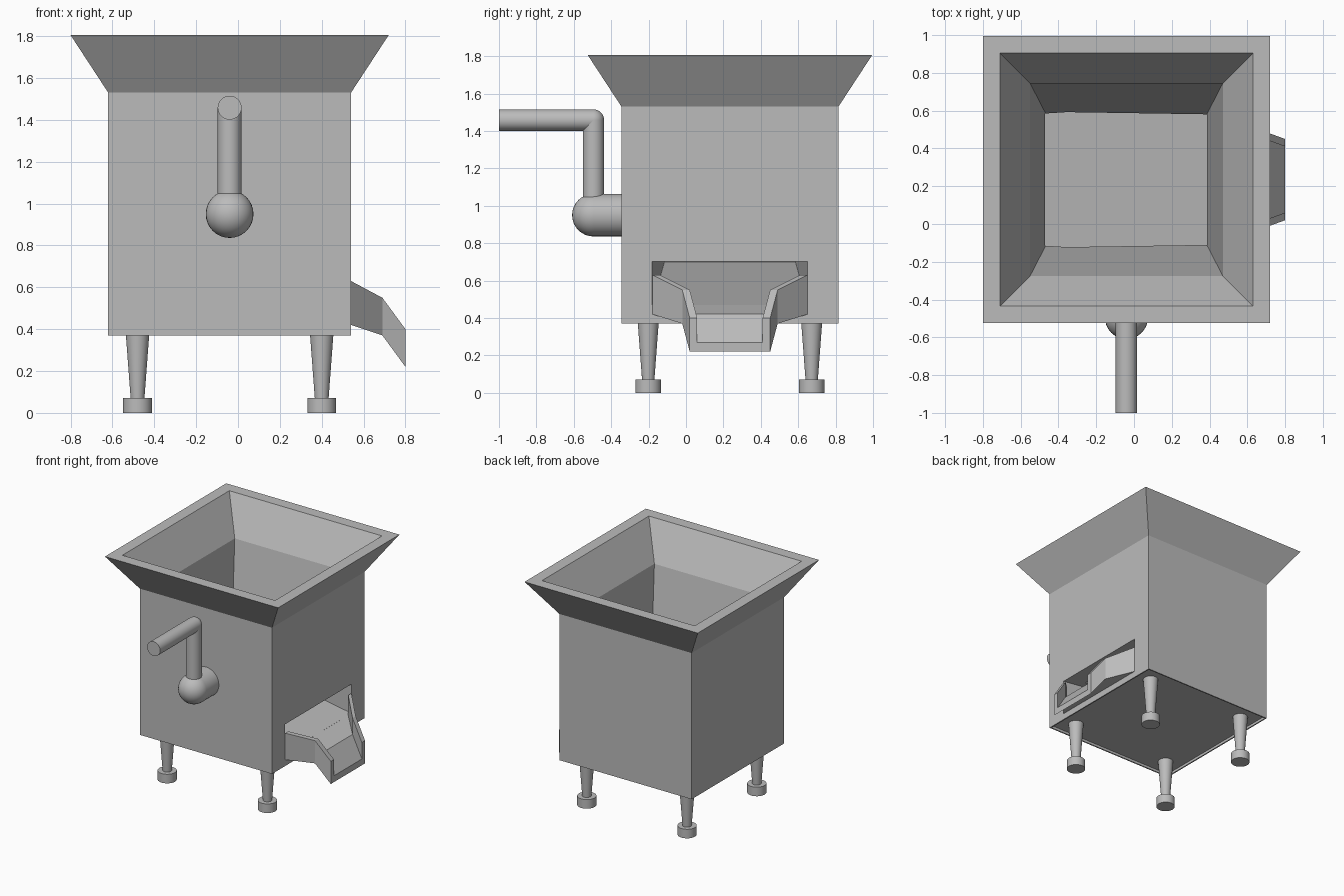
import bpy
import bmesh
from math import radians
from mathutils import Vector

if "Cube" in bpy.data.objects:
    bpy.data.objects.remove(bpy.data.objects["Cube"], do_unlink=True)

CX, CY = -0.04, 0.235  # centre of the housing

steel = bpy.data.materials.new("brushed_grey_steel")
steel.use_nodes = True
steel.diffuse_color = (0.5, 0.5, 0.5, 1)
steel.node_tree.nodes["Principled BSDF"].inputs["Base Color"].default_value = (0.5, 0.5, 0.5, 1)


def finish(bm, name, smooth=False):
    bmesh.ops.recalc_face_normals(bm, faces=bm.faces)
    mesh = bpy.data.meshes.new(name)
    bm.to_mesh(mesh)
    bm.free()
    mesh.materials.append(steel)
    obj = bpy.data.objects.new(name, mesh)
    bpy.context.collection.objects.link(obj)
    if smooth:
        bpy.ops.object.select_all(action="DESELECT")
        bpy.context.view_layer.objects.active = obj
        obj.select_set(True)
        bpy.ops.object.shade_smooth_by_angle(angle=radians(35))
    return obj


def loft(name, sections):
    """Skin closed sections with equal point counts and cap both ends."""
    bm = bmesh.new()
    rings = [[bm.verts.new(p) for p in s] for s in sections]
    n = len(rings[0])
    for a, b in zip(rings, rings[1:]):
        for i in range(n):
            j = (i + 1) % n
            bm.faces.new((a[i], a[j], b[j], b[i]))
    bm.faces.new(rings[0])
    bm.faces.new(rings[-1])
    return finish(bm, name)


def rect(hx, hy, z):
    return [(CX + sx * hx, CY + sy * hy, z) for sx, sy in ((-1, -1), (1, -1), (1, 1), (-1, 1))]


def add_rod(bm, start, end, r1, r2):
    start, end = Vector(start), Vector(end)
    axis = end - start
    made = bmesh.ops.create_cone(bm, cap_ends=True, segments=32, radius1=r1, radius2=r2, depth=axis.length)
    turn = axis.to_track_quat("Z", "Y").to_matrix()
    bmesh.ops.rotate(bm, verts=made["verts"], cent=(0, 0, 0), matrix=turn)
    bmesh.ops.translate(bm, verts=made["verts"], vec=(start + end) / 2)


def add_ball(bm, centre, r):
    made = bmesh.ops.create_uvsphere(bm, u_segments=32, v_segments=16, radius=r)
    bmesh.ops.translate(bm, verts=made["verts"], vec=centre)


# Housing with flared hopper, hollow tub and a shallow recess underneath
housing = loft("hopper_housing", [
    rect(0.57, 0.57, 0.39), rect(0.57, 0.57, 0.37), rect(0.58, 0.58, 0.37),
    rect(0.58, 0.58, 1.53), rect(0.76, 0.76, 1.805), rect(0.67, 0.67, 1.805),
    rect(0.51, 0.51, 1.53), rect(0.425, 0.345, 0.71)])


# Discharge channel: a ramp widening toward the side opening
def channel(x, half, low, high):
    return [(x, CY - half, low), (x, CY + half, low), (x, CY + half, high), (x, CY - half, high)]


cutter = loft("channel_cutter", [channel(-0.47, 0.35, 0.70, 0.78), channel(0.56, 0.417, 0.466, 0.70)])
cutter.hide_render = True
cutter.hide_viewport = True
cut = housing.modifiers.new("discharge_opening", "BOOLEAN")
cut.operation = "DIFFERENCE"
cut.solver = "EXACT"
cut.object = cutter


# Open chute with a U-shaped section, narrowing and bending downward
def trough(x, low, high, outer, wall=0.04, floor=0.05):
    inner = outer - wall
    side = [(outer, low), (outer, high), (inner, high), (inner, low + floor)]
    left = [(x, CY + y, z) for y, z in side]
    right = [(x, CY - y, z) for y, z in reversed(side)]
    return left + right


loft("discharge_chute", [
    trough(0.54, 0.42, 0.63, 0.415),
    trough(0.69, 0.37, 0.55, 0.255),
    trough(0.80, 0.22, 0.40, 0.215)])

# Four tapered legs on round feet
for side, sx in (("left", 1), ("right", -1)):
    for end, sy in (("front", -1), ("back", 1)):
        x, y = CX + sx * 0.44, CY + sy * 0.437
        bm = bmesh.new()
        add_rod(bm, (x, y, 0.07), (x, y, 0.39), 0.033, 0.057)
        finish(bm, f"{end}_{side}_leg", True)
        bm = bmesh.new()
        add_rod(bm, (x, y, 0), (x, y, 0.072), 0.069, 0.069)
        finish(bm, f"{end}_{side}_foot", True)

# Crank hub with rounded end
HUB_Y, HUB_Z, TOP_Z = -0.495, 0.95, 1.458
bm = bmesh.new()
add_rod(bm, (CX, -0.34, HUB_Z), (CX, HUB_Y, HUB_Z), 0.114, 0.114)
add_ball(bm, (CX, HUB_Y, HUB_Z), 0.114)
finish(bm, "crank_hub", True)

# Crank arm, elbow and grip
bm = bmesh.new()
add_rod(bm, (CX, HUB_Y, HUB_Z), (CX, HUB_Y, TOP_Z), 0.057, 0.057)
finish(bm, "crank_arm", True)
bm = bmesh.new()
add_ball(bm, (CX, HUB_Y, TOP_Z), 0.057)
finish(bm, "crank_elbow", True)
bm = bmesh.new()
add_rod(bm, (CX, HUB_Y, TOP_Z), (CX, -1.0, TOP_Z), 0.057, 0.057)
finish(bm, "crank_grip", True)
